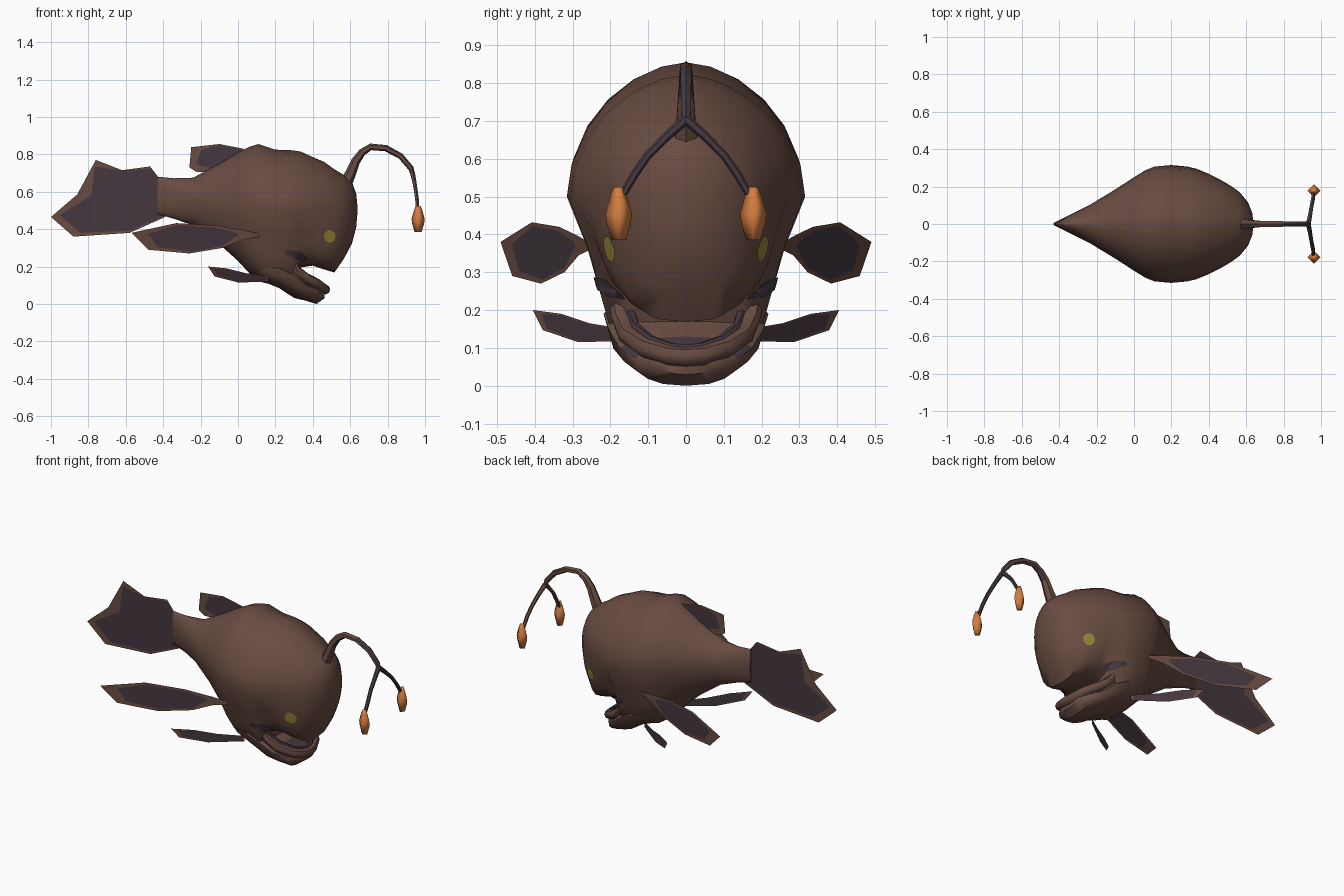
import bpy, bmesh, math
from mathutils import Vector
from mathutils.bvhtree import BVHTree

if "Cube" in bpy.data.objects:
    bpy.data.objects.remove(bpy.data.objects["Cube"])


def mat(name, rgb):
    m = bpy.data.materials.new(name)
    m.diffuse_color = (*rgb, 1)
    m.use_nodes = True
    m.node_tree.nodes["Principled BSDF"].inputs["Base Color"].default_value = m.diffuse_color
    return m


BROWN = mat("brown skin", (0.140, 0.072, 0.054))
PURPLE = mat("dark purple", (0.057, 0.039, 0.049))
ORANGE = mat("lure orange", (0.67, 0.21, 0.052))
YELLOW = mat("eye yellow", (0.31, 0.24, 0.036))


def finish(name, bm, mats, angle=45, fix=True):
    if fix:
        bmesh.ops.recalc_face_normals(bm, faces=bm.faces)
    me = bpy.data.meshes.new(name)
    bm.to_mesh(me)
    bm.free()
    ob = bpy.data.objects.new(name, me)
    bpy.context.collection.objects.link(ob)
    for m in mats:
        me.materials.append(m)
    if angle:
        bpy.ops.object.select_all(action='DESELECT')
        ob.select_set(True)
        bpy.context.view_layer.objects.active = ob
        bpy.ops.object.shade_smooth_by_angle(angle=math.radians(angle))
    return ob


def loft(rings):
    """Skin a list of equal-sized rings and cap both ends."""
    bm = bmesh.new()
    vs = [[bm.verts.new(p) for p in r] for r in rings]
    n = len(vs[0])
    for a, b in zip(vs, vs[1:]):
        for i in range(n):
            j = (i + 1) % n
            bm.faces.new((a[i], a[j], b[j], b[i]))
    bm.faces.new(vs[0])
    bm.faces.new(vs[-1])
    bmesh.ops.recalc_face_normals(bm, faces=bm.faces)
    return bm


def section(x, top, bottom, w, mid, power=1.0, pinch=0.0, n=24):
    """Cross-section: peaked above, boxier below when power < 1, cheeks drawn in by pinch."""
    pts = []
    for i in range(n):
        a = 2 * math.pi * i / n
        c, s = math.cos(a), math.sin(a)
        c = math.copysign(abs(c) ** (power if s < 0 else 1.15), c)
        if s < 0:
            s = -abs(s) ** power
            c *= 1 - pinch * math.sin(math.pi * -s)
        pts.append((x, w * c, mid + s * ((top - mid) if s > 0 else (mid - bottom))))
    return pts


def tube(path, radii, ref, n=6):
    pts = [Vector(p) for p in path]
    rings = []
    for i, p in enumerate(pts):
        t = (pts[min(i + 1, len(pts) - 1)] - pts[max(i - 1, 0)]).normalized()
        u = t.cross(Vector(ref)).normalized()
        v = t.cross(u)
        rings.append([p + radii[i] * (u * math.cos(k * 2 * math.pi / n)
                                      + v * math.sin(k * 2 * math.pi / n)) for k in range(n)])
    return loft(rings)


def fin(name, outer, inner, place):
    """Thin sheet with a brown border and a purple web."""
    bm = bmesh.new()
    o = [bm.verts.new(place(*p)) for p in outer]
    i = [bm.verts.new(place(*p)) for p in inner]
    for k in range(len(o)):
        j = (k + 1) % len(o)
        bm.faces.new((o[k], o[j], i[j], i[k]))
    web = bm.faces.new(i)
    web.material_index = 1
    bmesh.ops.triangulate(bm, faces=[web])
    return finish(name, bm, [BROWN, PURPLE], angle=0)


# Body: x, top, bottom, half width, height of widest point, lower boxiness, cheek pinch
stations = [
    (-0.43, .68, .48, .006, .58, 1), (-0.34, .672, .455, .05, .57, 1),
    (-0.24, .675, .42, .10, .56, 1), (-0.10, .75, .32, .185, .55, 1, .05),
    (0.00, .81, .23, .25, .54, .95, .08), (0.06, .84, .165, .287, .53, .85, .12),
    (0.11, .855, .12, .307, .52, .8, .15), (0.20, .825, .10, .315, .50, .8, .17),
    (0.285, .822, .06, .307, .49, .8, .18), (0.335, .815, .195, .295, .49, .85, .17),
    (0.40, .785, .205, .268, .50, .75, .10), (0.46, .76, .185, .238, .51, .7, .08),
    (0.515, .72, .168, .206, .52, .72, .05), (0.565, .69, .24, .17, .51, .85),
    (0.61, .65, .325, .115, .50, .95), (0.632, .59, .41, .06, .50, 1),
    (0.638, .53, .48, .015, .505, 1)]
bm = loft([section(*s) for s in stations])
skin = BVHTree.FromBMesh(bm)
finish("body", bm, [BROWN])

# Lower jaw with a dark strip at the front of the mouth floor
jaw = [(0.12, .25, .125, .19, .20), (0.22, .24, .085, .218, .19),
       (0.30, .20, .032, .205, .15), (0.36, .13, .018, .175, .10),
       (0.42, .10, .0, .135, .07), (0.462, .088, .03, .07, .06)]
bm = loft([section(*s, power=.85, n=16) for s in jaw])
for f in bm.faces:
    if f.normal.z > 0.5 and f.calc_center_median().x > 0.34:
        f.material_index = 1
finish("lower_jaw", bm, [BROWN, PURPLE])

# Lower lips: an outer brown roll and a thin dark inner rim
half = [(.285, .178, .225), (.31, .172, .18), (.37, .155, .135), (.435, .108, .10), (.462, .045, .08)]
path = half + [(.467, 0, .077)] + [(x, -y, z) for x, y, z in reversed(half)]
finish("lower_lip", tube(path, [.026] * len(path), (0, 0, 1), 8), [BROWN])
rim = [(x - .008, y * .87, z + .02) for x, y, z in path]
finish("inner_lip", tube(rim, [.014] * len(rim), (0, 0, 1)), [PURPLE])


def patch(name, centre, outline, side, material):
    """Thin plate laid onto the side of the body."""
    bm = bmesh.new()

    def drop(x, z):
        hit, nrm, _, _ = skin.ray_cast(Vector((x, side, z)), Vector((0, -side, 0)))
        return bm.verts.new(hit + nrm * .006)
    cx, cz = centre
    c = drop(cx, cz)
    mid = [drop((x + cx) / 2, (z + cz) / 2) for x, z in outline]
    ring = [drop(*p) for p in outline]
    for k in range(len(ring)):
        j = (k + 1) % len(ring)
        for face in ([c, mid[k], mid[j]], [mid[k], ring[k], ring[j], mid[j]]):
            bm.faces.new(face if side < 0 else face[::-1])
    finish(name, bm, [material], fix=False)


circle = [(.488 + .031 * math.cos(k * math.pi / 5), .362 + .035 * math.sin(k * math.pi / 5))
          for k in range(10)]
cheek = [(.25, .268), (.28, .255), (.31, .238), (.34, .232), (.37, .243), (.36, .262),
         (.32, .282), (.28, .288), (.255, .287)]
for side, tag in ((-1, "right"), (1, "left")):
    patch("eye_" + tag, (.488, .362), circle, side, YELLOW)
    patch("cheek_mark_" + tag, (.31, .262), cheek, side, PURPLE)

# Tail and back fins stand on the centre plane
fin("tail_fin",
    [(-.36, .66), (-.43, .68), (-.47, .735), (-.62, .715), (-.76, .77), (-.86, .585),
     (-1, .465), (-.88, .36), (-.58, .38), (-.40, .46), (-.34, .50)],
    [(-.37, .64), (-.42, .67), (-.465, .725), (-.62, .712), (-.765, .735), (-.785, .58),
     (-.955, .475), (-.84, .38), (-.58, .392), (-.405, .465), (-.35, .51)],
    lambda x, z: (x, 0, z))
fin("back_fin",
    [(-.26, .73), (-.25, .838), (-.10, .855), (.03, .83), (.03, .76), (-.12, .71), (-.22, .705)],
    [(-.225, .75), (-.195, .825), (-.10, .850), (.02, .827), (.02, .77), (-.12, .72), (-.205, .74)],
    lambda x, z: (x, 0, z))

# Paired side and belly fins sweep outward and back, roots tucked into the body
for side, tag in ((-1, "right"), (1, "left")):
    fin("side_fin_" + tag,
        [(.12, .375), (.03, .395), (-.12, .42), (-.33, .432), (-.57, .38), (-.48, .29),
         (-.26, .27), (-.08, .30), (.03, .345), (.12, .36)],
        [(.0, .375), (-.01, .38), (-.12, .408), (-.32, .422), (-.48, .375), (-.43, .305),
         (-.25, .28), (-.08, .312), (-.01, .36), (.0, .365)],
        lambda x, z: (x, side * (.28 + (.04 - x) * .345), z))
    fin("belly_fin_" + tag,
        [(.16, .15), (.04, .165), (-.06, .19), (-.16, .20), (-.125, .147), (0, .115), (.16, .118)],
        [(.15, .147), (.04, .162), (-.06, .186), (-.13, .19), (-.11, .15), (0, .118), (.15, .121)],
        lambda x, z: (x, side * (.21 + (.10 - x) * .75), z))


def darken_front(bm):
    for f in bm.faces:
        if f.normal.x > 0.3 and f.calc_center_median().x > 0.66:
            f.material_index = 1
    return bm


# Lure stalk, forked branches and glowing bulbs
stalk = [(.575, 0, .64), (.603, 0, .70), (.63, 0, .765), (.665, 0, .812), (.71, 0, .84),
         (.79, 0, .833), (.87, 0, .79), (.925, 0, .725), (.935, 0, .69)]
finish("lure_stalk", darken_front(tube(stalk, [.034, .029, .024, .02, .018, .017, .016, .015, .012],
                                       (0, 1, 0))), [BROWN, PURPLE])
for side, tag in ((-1, "right"), (1, "left")):
    branch = [(.932, 0, .705), (.942, side * .05, .66), (.95, side * .10, .61),
              (.957, side * .135, .56), (.96, side * .17, .50)]
    finish("lure_branch_" + tag, darken_front(tube(branch, [.014, .012, .011, .011, .010],
                                                   (1, 0, 0))), [BROWN, PURPLE])
    profile = [(.525, .012), (.505, .021), (.455, .035), (.43, .032), (.385, .019)]
    bulb = [[(.963 + r * math.cos(k * math.pi / 2), side * .178 + r * math.sin(k * math.pi / 2), z)
             for k in range(4)] for z, r in profile]
    finish("lure_bulb_" + tag, loft(bulb), [ORANGE], angle=100)
